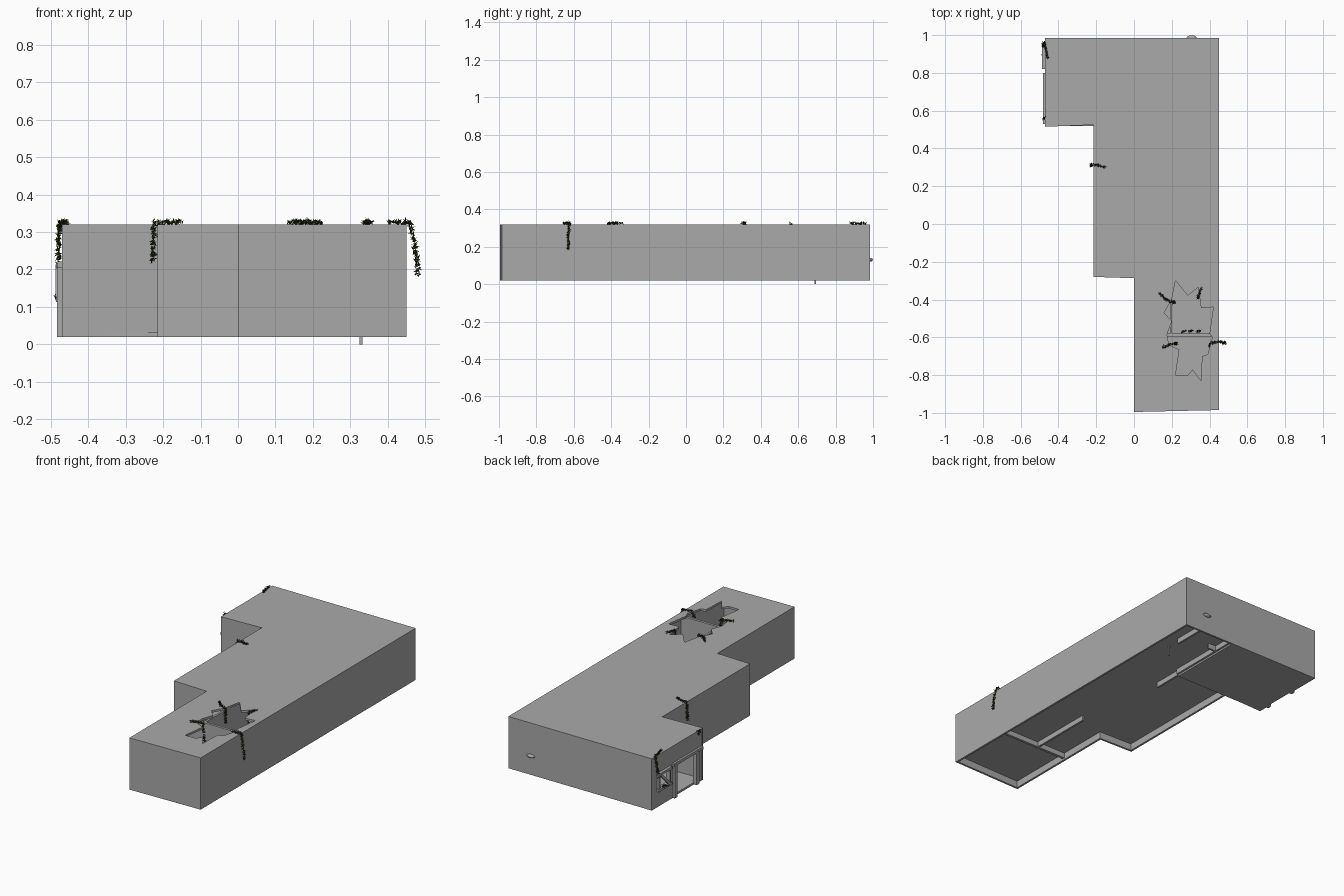
import bpy, bmesh, random
from mathutils import Vector

random.seed(4)
if "Cube" in bpy.data.objects:
    bpy.data.objects.remove(bpy.data.objects["Cube"], do_unlink=True)


def material(name, rgb):
    m = bpy.data.materials.new(name)
    m.use_nodes = True
    m.diffuse_color = (*rgb, 1)
    m.node_tree.nodes["Principled BSDF"].inputs["Base Color"].default_value = (*rgb, 1)
    return m


concrete = material("concrete grey", (0.4, 0.4, 0.4))
leaf_green = material("dark leaf green", (0.022, 0.038, 0.008))


def finish(bm, name, mat, recalc=True):
    if recalc:
        bmesh.ops.recalc_face_normals(bm, faces=bm.faces)
    mesh = bpy.data.meshes.new(name)
    bm.to_mesh(mesh)
    bm.free()
    mesh.materials.append(mat)
    ob = bpy.data.objects.new(name, mesh)
    bpy.context.collection.objects.link(ob)
    return ob


def box(name, lo, hi, mat=concrete):
    """Box between two opposite corners."""
    bm = bmesh.new()
    bmesh.ops.create_cube(bm, size=1)
    lo, hi = Vector(lo), Vector(hi)
    for v in bm.verts:
        v.co = (lo + hi) / 2 + v.co * (hi - lo)
    return finish(bm, name, mat)


def slab(name, loops, top, thick):
    """Flat plate from an outline and optional holes."""
    bm = bmesh.new()
    for loop in loops:
        vs = [bm.verts.new((x, y, top)) for x, y in loop]
        for a, b in zip(vs, vs[1:] + vs[:1]):
            bm.edges.new((a, b))
    bmesh.ops.triangle_fill(bm, edges=bm.edges[:], use_beauty=True, use_dissolve=False)
    ext = bmesh.ops.extrude_face_region(bm, geom=bm.faces[:], use_keep_orig=True)
    moved = [g for g in ext["geom"] if isinstance(g, bmesh.types.BMVert)]
    bmesh.ops.translate(bm, verts=moved, vec=(0, 0, -thick))
    return finish(bm, name, concrete)


BASE, TOP, T = 0.02, 0.32, 0.012
# Footprint, starting and ending at the entrance wall
plan = [(-0.47, 0.515), (-0.215, 0.525), (-0.215, -0.28), (0, -0.287),
        (0, -0.995), (0.45, -0.985), (0.45, 0.985), (-0.47, 0.985)]
hole = [(0.22, -0.3), (0.285, -0.38), (0.34, -0.335), (0.355, -0.445), (0.42, -0.44),
        (0.4, -0.58), (0.415, -0.6), (0.39, -0.69), (0.36, -0.7), (0.355, -0.83),
        (0.31, -0.77), (0.285, -0.8), (0.22, -0.8), (0.24, -0.665), (0.185, -0.64),
        (0.175, -0.585), (0.2, -0.515), (0.16, -0.47), (0.2, -0.4)]
slab("broken_roof", [plan, hole], TOP, T)

# Floors: raised main floor, lower entrance floor
inner = [(0.12, 0.52), (-0.205, 0.52), (-0.205, -0.275), (0.01, -0.28), (0.01, -0.985),
         (0.44, -0.975), (0.44, 0.975), (0.12, 0.975)]
slab("main_floor", [inner], 0.07, 0.01)
box("entrance_floor", (-0.465, 0.52, BASE), (0.12, 0.98, BASE + 0.012))

# Outer walls, open on the entrance side
bm = bmesh.new()
rows = [[bm.verts.new((x, y, z)) for x, y in plan] for z in (BASE, TOP - 0.001)]
for i in range(len(plan) - 1):
    bm.faces.new((rows[0][i], rows[0][i + 1], rows[1][i + 1], rows[1][i]))
walls = finish(bm, "outer_walls", concrete, recalc=False)
thick = walls.modifiers.new("thickness", "SOLIDIFY")
thick.thickness, thick.offset, thick.use_even_offset = T, -1, True

# Entrance wall around a doorway and a window: (y0, y1, z0, z1)
XW = -0.47
DOOR, WINDOW, HEAD = (0.58, 0.78), (0.83, 0.93), 0.21
for y0, y1, z0, z1 in [(0.515, DOOR[0], BASE, TOP), (DOOR[1], WINDOW[0], BASE, TOP),
                       (WINDOW[1], 0.985, BASE, TOP), (*DOOR, HEAD, TOP),
                       (*WINDOW, HEAD, TOP), (*WINDOW, BASE, 0.12)]:
    box("entrance_wall", (XW, y0, z0), (XW + T, y1, z1 - 0.001))

# Door frame
for y in DOOR:
    box("door_post", (XW - 0.013, y - 0.012, BASE), (XW + T, y + 0.012, HEAD))
box("door_lintel", (XW - 0.012, 0.53, HEAD - 0.005), (XW + T, 0.8, HEAD + 0.012))

# Window frame with a leaning board
for z in (0.12, HEAD):
    box("window_rail", (XW - 0.016, 0.82, z - 0.007), (XW + T, 0.94, z + 0.007))
for y in WINDOW:
    box("window_post", (XW - 0.012, y - 0.006, 0.12), (XW + T, y + 0.006, HEAD))
board = box("window_board", (-0.005, -0.06, -0.007), (0.005, 0.06, 0.007))
board.location = (XW - 0.012, 0.88, 0.165)
board.rotation_euler.x = 0.8

# Inner partitions: (x0, y0, x1, y1)
for x0, y0, x1, y1 in [(0.01, -0.595, 0.44, -0.58), (0.19, -0.58, 0.202, -0.2),
                       (-0.215, 0.515, 0.12, 0.527), (0.108, 0.34, 0.12, 0.52),
                       (-0.36, 0.84, 0.18, 0.852), (0.33, 0.78, 0.342, 0.98)]:
    box("partition", (x0, y0, 0.03), (x1, y1, TOP - T))
box("step_wall", (0.12, 0.52, BASE + 0.01), (0.132, 0.975, 0.07))
box("drain_post", (0.325, 0.687, 0), (0.333, 0.695, 0.07))

# Rounded lamp on the back wall
bm = bmesh.new()
bmesh.ops.create_uvsphere(bm, u_segments=16, v_segments=8, radius=1)
for v in bm.verts:
    v.co = Vector((0.305, 0.985, 0.13)) + v.co * Vector((0.027, 0.014, 0.01))
finish(bm, "wall_lamp", concrete)


def vine(name, path, density=1100, spread=0.011):
    """Spiky leaves scattered along a path."""
    bm = bmesh.new()
    pts = [Vector(p) for p in path]

    def jitter(s):
        return Vector([random.uniform(-s, s) for _ in range(3)])

    for a, b in zip(pts, pts[1:]):
        for _ in range(int((b - a).length * density) + 4):
            c = a.lerp(b, random.random()) + jitter(0.004)
            tip = jitter(1).normalized() * spread
            side = tip.cross(jitter(1)).normalized() * 0.003
            bm.faces.new([bm.verts.new(p) for p in (c - side, c + side, c + tip)])
    return finish(bm, name, leaf_green)


R = TOP + 0.006
vine("roof_edge_vine", [(-0.15, 0.3, R), (-0.19, 0.31, R), (-0.225, 0.315, R),
                        (-0.227, 0.31, 0.22)])
vine("corner_vine", [(-0.455, 0.88, R), (-0.475, 0.96, R), (-0.48, 0.95, 0.26),
                     (-0.478, 0.93, 0.19)])
vine("window_vine", [(-0.483, 0.9, 0.13), (-0.483, 0.85, 0.12)])
vine("lintel_vine", [(-0.475, 0.56, R), (-0.475, 0.56, 0.3)])
vine("side_wall_vine", [(0.4, -0.65, 0.28), (0.405, -0.63, R), (0.46, -0.622, R),
                        (0.472, -0.63, 0.27), (0.482, -0.628, 0.185)])
vine("hole_vine_left", [(0.135, -0.365, R), (0.17, -0.4, R), (0.208, -0.415, R),
                        (0.212, -0.415, 0.24)])
vine("hole_vine_back", [(0.355, -0.34, R), (0.34, -0.385, R), (0.34, -0.39, 0.26)])
vine("hole_vine_front", [(0.15, -0.655, R), (0.195, -0.635, R), (0.22, -0.635, R),
                         (0.225, -0.63, 0.22)])
for x in (0.265, 0.3, 0.34):
    vine("partition_vine", [(x - 0.01, -0.57, 0.2), (x + 0.01, -0.565, 0.14)], 700, 0.009)
